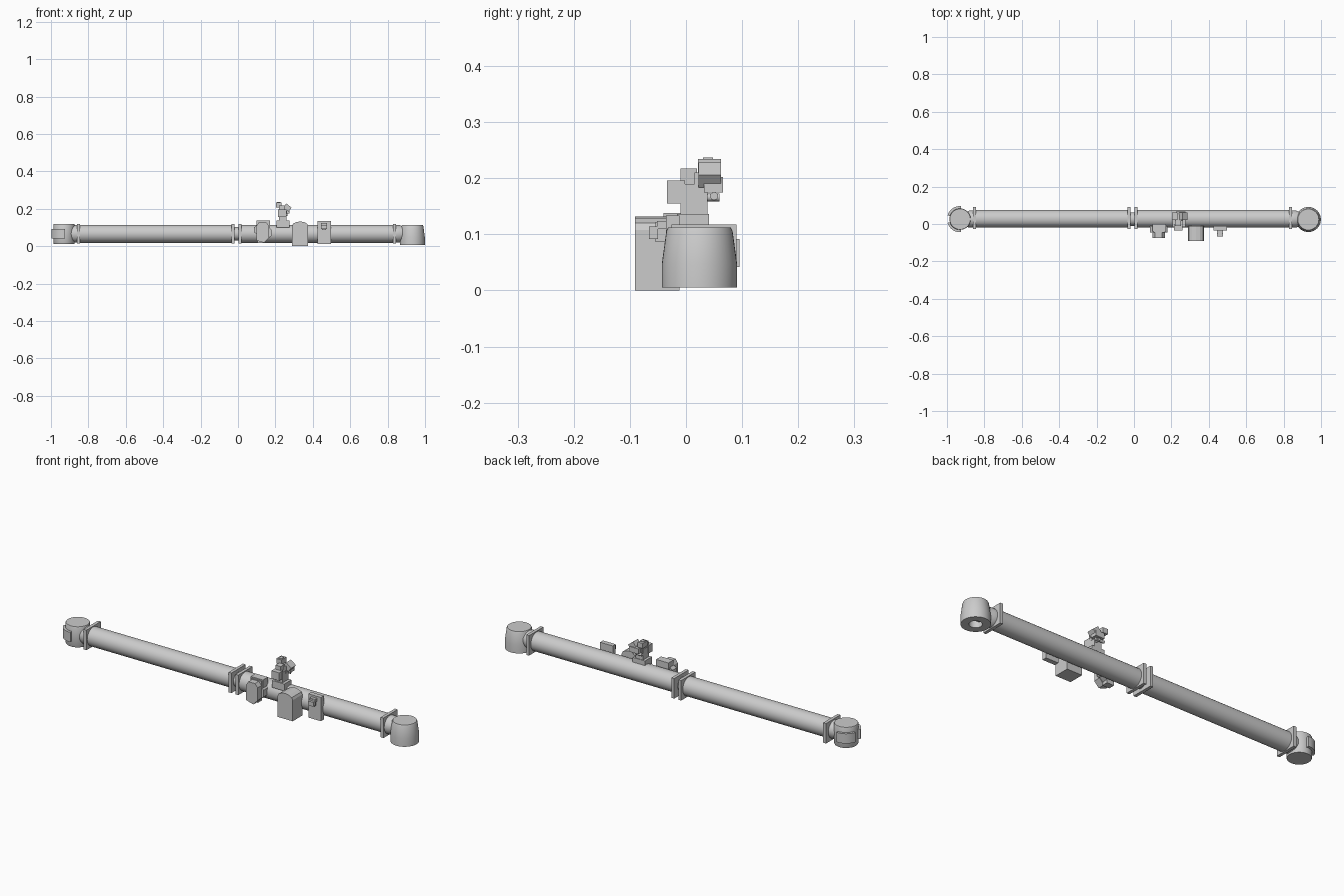
import bpy, bmesh, math
from mathutils import Matrix, Vector

if "Cube" in bpy.data.objects:
    bpy.data.objects.remove(bpy.data.objects["Cube"])

YC, ZC = 0.026, 0.066   # tube axis


def finish(name, bm, smooth=False):
    bmesh.ops.recalc_face_normals(bm, faces=bm.faces)
    me = bpy.data.meshes.new(name)
    bm.to_mesh(me)
    bm.free()
    ob = bpy.data.objects.new(name, me)
    bpy.context.collection.objects.link(ob)
    if smooth:
        bpy.ops.object.select_all(action='DESELECT')
        ob.select_set(True)
        bpy.context.view_layer.objects.active = ob
        bpy.ops.object.shade_smooth_by_angle(angle=math.radians(35))
    return ob


def box(name, x, y, z, tilt=0):
    """Box from (min, max) ranges, optionally tilted about y."""
    bm = bmesh.new()
    bmesh.ops.create_cube(bm, size=1)
    bmesh.ops.scale(bm, vec=(x[1] - x[0], y[1] - y[0], z[1] - z[0]), verts=bm.verts)
    ob = finish(name, bm)
    mid = Vector((sum(x) / 2, sum(y) / 2, sum(z) / 2))
    ob.data.transform(Matrix.Translation(mid) @ Matrix.Rotation(math.radians(tilt), 4, 'Y'))
    return ob


def prism(name, pts, y0, y1):
    """Front (x, z) outline extruded in y."""
    bm = bmesh.new()
    f = bm.faces.new([bm.verts.new((x, y0, z)) for x, z in pts])
    r = bmesh.ops.extrude_face_region(bm, geom=[f])
    bmesh.ops.translate(bm, vec=(0, y1 - y0, 0),
                        verts=[v for v in r['geom'] if isinstance(v, bmesh.types.BMVert)])
    return finish(name, bm)


def lathe(name, prof, loc, axis='Z', n=40):
    """Revolve (radius, height) points about an axis through loc."""
    bm = bmesh.new()
    rings = [[bm.verts.new((r * math.cos(2 * math.pi * i / n), r * math.sin(2 * math.pi * i / n), h))
              for i in range(n)] for r, h in prof]
    for a, b in zip(rings, rings[1:]):
        for i in range(n):
            bm.faces.new((a[i], a[(i + 1) % n], b[(i + 1) % n], b[i]))
    bm.faces.new(rings[0])
    bm.faces.new(rings[-1])
    rot = {'Z': Matrix(), 'X': Matrix.Rotation(math.pi / 2, 4, 'Y'),
           'Y': Matrix.Rotation(-math.pi / 2, 4, 'X')}[axis]
    bm.transform(Matrix.Translation(loc) @ rot)
    return finish(name, bm, True)


def arc_band(name, cx, r0, r1, z0, z1, a0, a1, n=8):
    """Curved strap around a vertical axis."""
    bm = bmesh.new()
    secs = []
    for i in range(n + 1):
        a = math.radians(a0 + (a1 - a0) * i / n)
        secs.append([bm.verts.new((cx + r * math.cos(a), YC + r * math.sin(a), z))
                     for r, z in ((r0, z0), (r1, z0), (r1, z1), (r0, z1))])
    for a, b in zip(secs, secs[1:]):
        for k in range(4):
            bm.faces.new((a[k], a[(k + 1) % 4], b[(k + 1) % 4], b[k]))
    bm.faces.new(secs[0])
    bm.faces.new(secs[-1])
    return finish(name, bm, True)


# Two main tube halves and square flanges
for name, x0, x1 in (("tube_left", -0.85, -0.02), ("tube_right", 0.005, 0.84)):
    lathe(name, [(0.048, x0), (0.048, x1)], (0, YC + 0.002, ZC), 'X')
for i, x in enumerate((-0.852, -0.027, 0.012, 0.838)):
    box(f"flange_{i}", (x - 0.008, x + 0.008), (YC - 0.052, YC + 0.064), (0.015, 0.118))
lathe("middle_joint", [(0.036, -0.03), (0.036, 0.015)], (0, YC, ZC), 'X')

# Right end: tapered cup with blind hole underneath, and its neck
lathe("end_cup", [(0.03, 0.04), (0.03, 0.005), (0.067, 0.005), (0.067, 0.048),
                  (0.059, 0.106), (0.056, 0.112)], (0.932, YC - 0.002, 0))
lathe("cup_neck", [(0.046, 0.84), (0.046, 0.865), (0.036, 0.89), (0.036, 0.93)], (0, YC, ZC), 'X')

# Left end: drum with split strap, and its neck
lathe("end_drum", [(0.055, 0.012), (0.057, 0.016), (0.057, 0.114), (0.055, 0.118)], (-0.93, YC, 0))
lathe("drum_neck", [(0.036, -0.93), (0.036, -0.91), (0.046, -0.88), (0.046, -0.85)], (0, YC, ZC), 'X')
arc_band("strap_back", -0.93, 0.05, 0.07, 0.042, 0.092, 85, 163)
arc_band("strap_front", -0.93, 0.05, 0.07, 0.042, 0.092, 197, 275)

# Faceted control unit
box("control_mount", (0.1, 0.17), (-0.04, 0.0), (0.045, 0.138))
prism("control_body", [(0.105, 0.016), (0.145, 0.016), (0.145, 0.032), (0.178, 0.055), (0.178, 0.09),
                       (0.165, 0.1), (0.165, 0.132), (0.105, 0.132), (0.105, 0.115), (0.085, 0.1),
                       (0.085, 0.075), (0.105, 0.06)], -0.045, -0.012)
prism("control_face", [(0.1, 0.03), (0.14, 0.018), (0.165, 0.045), (0.165, 0.11),
                       (0.15, 0.128), (0.112, 0.128), (0.1, 0.11)], -0.076, -0.04)

# Large box with arched top
arch = [(0.332 + 0.043 * math.cos(math.pi * t / 6), 0.108 + 0.024 * math.sin(math.pi * t / 6))
        for t in range(7)]
prism("arched_box", [(0.289, 0.0), (0.375, 0.0)] + arch, -0.091, -0.012)

# Plate with knob
box("side_plate", (0.425, 0.497), (-0.036, -0.012), (0.012, 0.134))
box("knob_stem", (0.45, 0.47), (-0.054, -0.03), (0.086, 0.122))
box("knob_cap", (0.445, 0.475), (-0.066, -0.05), (0.092, 0.114))
box("knob_lip", (0.444, 0.476), (-0.052, -0.03), (0.11, 0.124))

# Small instrument stack on top of the tube
box("stack_base", (0.205, 0.275), (-0.016, 0.041), (0.1, 0.136))
box("stack_column", (0.218, 0.26), (-0.01, 0.038), (0.13, 0.19))
box("stack_front", (0.215, 0.258), (-0.034, -0.002), (0.155, 0.196))
box("stack_head", (0.22, 0.25), (-0.01, 0.02), (0.186, 0.217))
box("stack_arm", (0.222, 0.262), (0.015, 0.05), (0.175, 0.21))
box("left_sensor", (0.203, 0.232), (0.021, 0.062), (0.208, 0.234))
box("left_sensor_cap", (0.208, 0.228), (0.03, 0.048), (0.23, 0.237))
box("right_sensor", (0.246, 0.282), (0.022, 0.062), (0.192, 0.22), 38)
box("lower_sensor", (0.225, 0.275), (0.032, 0.066), (0.175, 0.202))
lathe("stack_pin", [(0.007, 0.036), (0.007, 0.06)], (0.25, 0, 0.166), 'Y', 16)
lathe("stack_pin_bar", [(0.007, 0.215), (0.007, 0.265)], (0, 0.05, 0.168), 'X', 16)
